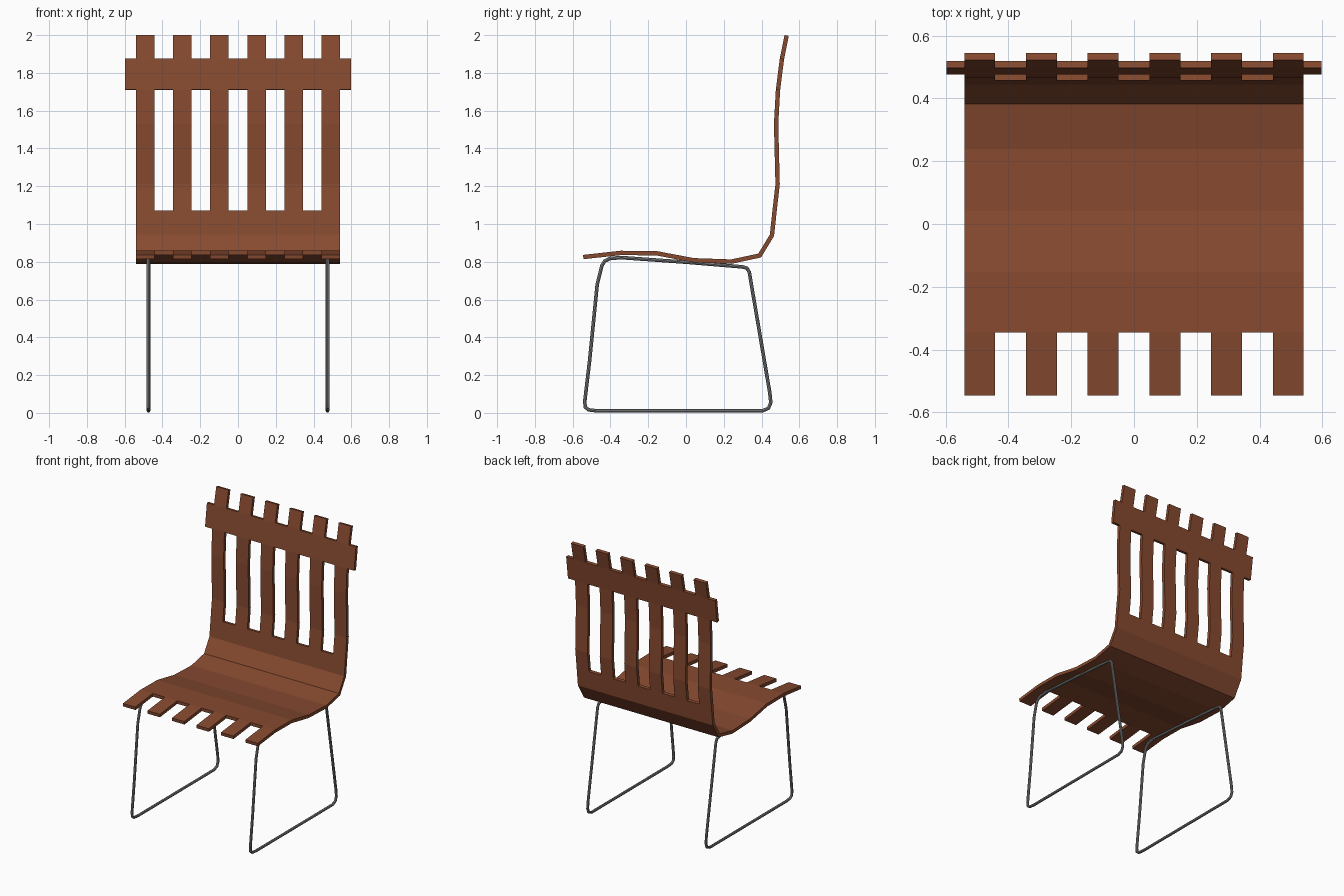
import bpy
import bmesh

cube = bpy.data.objects.get("Cube")
if cube:
    bpy.data.objects.remove(cube, do_unlink=True)


def make_material(name, rgb, roughness):
    mat = bpy.data.materials.new(name)
    mat.use_nodes = True
    mat.diffuse_color = (*rgb, 1)
    bsdf = next(n for n in mat.node_tree.nodes if n.type == "BSDF_PRINCIPLED")
    bsdf.inputs["Base Color"].default_value = (*rgb, 1)
    bsdf.inputs["Roughness"].default_value = roughness
    return mat


wood = make_material("brown wood", (0.24, 0.068, 0.029), 0.6)
steel = make_material("grey steel", (0.24, 0.245, 0.25), 0.4)

# Side profile of the bent shell (y, z), from seat front to backrest top
PROFILE = [(-0.544, 0.825), (-0.345, 0.847), (-0.155, 0.845), (0.04, 0.808),
           (0.24, 0.801), (0.39, 0.833), (0.455, 0.94), (0.469, 1.07),
           (0.485, 1.21), (0.477, 1.53), (0.487, 1.71), (0.508, 1.875),
           (0.533, 1.998)]
SLOT_ROWS = {0, 7, 8, 9, 11}   # rows cut into slats
BAR_ROW = 10                   # crossbar row, wider than the slats
HALF_WIDTH, BAR_HALF, STRIPS = 0.54, 0.597, 11


def make_shell():
    step = 2 * HALF_WIDTH / STRIPS
    xs = [-BAR_HALF] + [-HALF_WIDTH + i * step for i in range(STRIPS + 1)] + [BAR_HALF]
    bm = bmesh.new()
    grid = [[bm.verts.new((x, y, z)) for x in xs] for y, z in PROFILE]
    for r in range(len(PROFILE) - 1):
        for c in range(len(xs) - 1):
            overhang = c in (0, len(xs) - 2)
            gap = c % 2 == 0
            if (overhang and r != BAR_ROW) or (gap and r in SLOT_ROWS):
                continue
            bm.faces.new((grid[r][c], grid[r][c + 1], grid[r + 1][c + 1], grid[r + 1][c]))
    bmesh.ops.delete(bm, geom=[v for v in bm.verts if not v.link_faces], context="VERTS")
    mesh = bpy.data.meshes.new("slatted_shell")
    bm.to_mesh(mesh)
    bm.free()
    mesh.materials.append(wood)
    shell = bpy.data.objects.new("slatted_shell", mesh)
    bpy.context.collection.objects.link(shell)
    solid = shell.modifiers.new("thickness", "SOLIDIFY")
    solid.thickness = 0.023
    solid.offset = 0
    solid.use_even_offset = True


# Closed loop of the bent wire leg (y, z)
LEG_LOOP = [(-0.47, 0.011), (-0.515, 0.016), (-0.533, 0.03), (-0.536, 0.06),
            (-0.51, 0.28), (-0.47, 0.68), (-0.445, 0.78), (-0.43, 0.804),
            (-0.40, 0.818), (-0.34, 0.822), (0.0, 0.798), (0.30, 0.773),
            (0.323, 0.766), (0.335, 0.745), (0.443, 0.11), (0.449, 0.055),
            (0.437, 0.025), (0.405, 0.011)]


def make_leg(name, x):
    curve = bpy.data.curves.new(name, "CURVE")
    curve.dimensions = "3D"
    curve.bevel_depth = 0.0095
    curve.bevel_resolution = 2
    spline = curve.splines.new("POLY")
    spline.points.add(len(LEG_LOOP) - 1)
    for point, (y, z) in zip(spline.points, LEG_LOOP):
        point.co = (x, y, z, 1)
    spline.use_cyclic_u = True
    curve.materials.append(steel)
    leg = bpy.data.objects.new(name, curve)
    bpy.context.collection.objects.link(leg)
    bpy.ops.object.select_all(action="DESELECT")
    leg.select_set(True)
    bpy.context.view_layer.objects.active = leg
    bpy.ops.object.convert(target="MESH")
    bpy.ops.object.shade_smooth_by_angle()


make_shell()
for side, sign in (("left", 1), ("right", -1)):
    make_leg(side + "_wire_leg", sign * 0.474)
